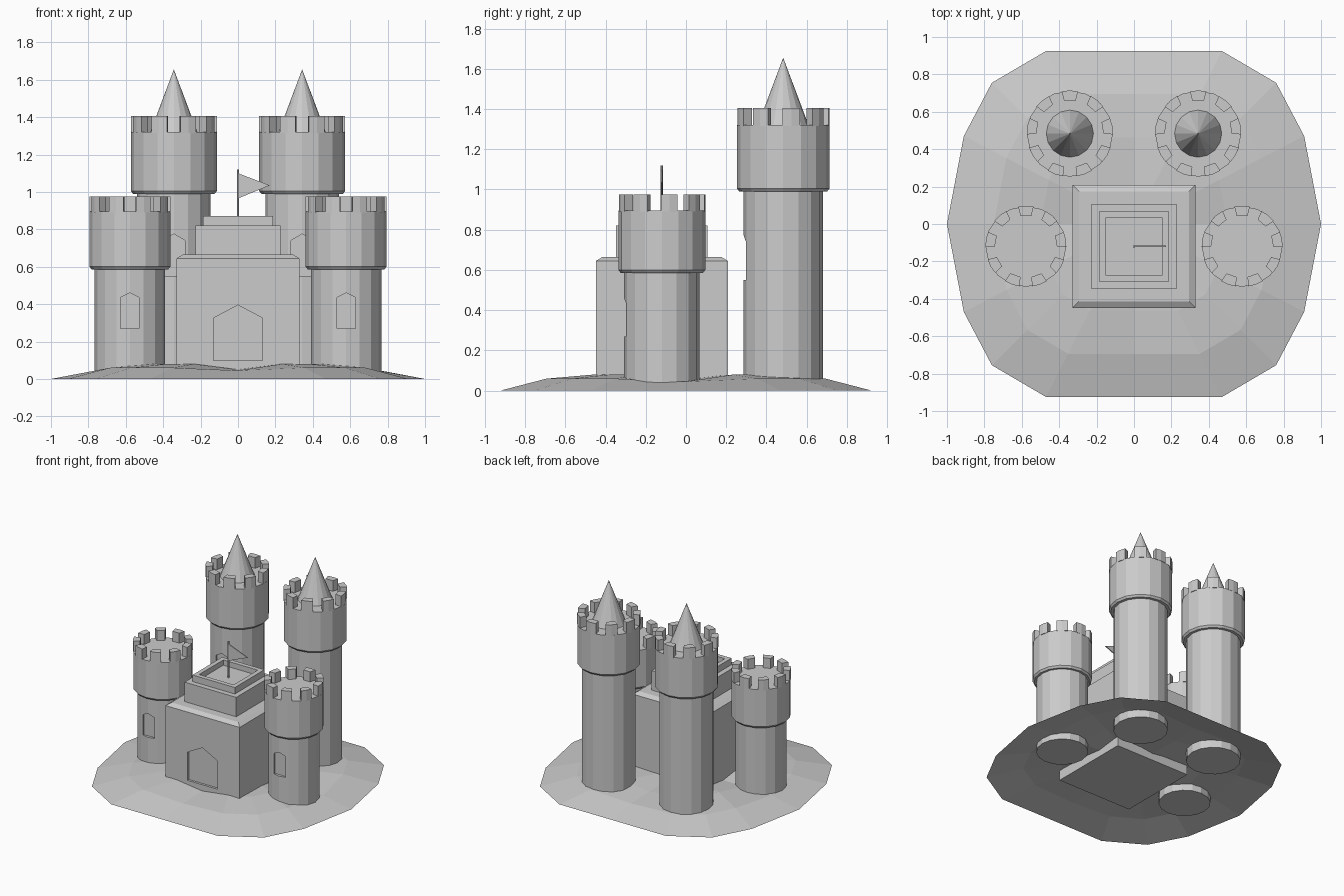
import bpy, bmesh
from math import sin, cos, pi, radians

if "Cube" in bpy.data.objects:
    bpy.data.objects.remove(bpy.data.objects["Cube"])

SEG = 16
CY = -0.12   # depth of the keep and front towers


def make(name, verts, faces):
    me = bpy.data.meshes.new(name)
    me.from_pydata(verts, [], faces)
    bm = bmesh.new()
    bm.from_mesh(me)
    bmesh.ops.recalc_face_normals(bm, faces=bm.faces)
    bm.to_mesh(me)
    bm.free()
    ob = bpy.data.objects.new(name, me)
    bpy.context.collection.objects.link(ob)
    return ob


def loft(name, rings):
    """Capped solid through equal-length vertex rings."""
    n = len(rings[0])
    verts = [v for r in rings for v in r]
    faces = [list(range(n)), list(range(len(verts) - n, len(verts)))]
    for k in range(len(rings) - 1):
        for i in range(n):
            j = (i + 1) % n
            faces.append([k * n + i, k * n + j, (k + 1) * n + j, (k + 1) * n + i])
    return make(name, verts, faces)


def circle(x, y, r, z, n=SEG):
    return [(x + r * cos(2 * pi * i / n), y + r * sin(2 * pi * i / n), z) for i in range(n)]


def square(h, z):
    return [(sx * h, CY + sy * h, z) for sx, sy in ((-1, -1), (1, -1), (1, 1), (-1, 1))]


def recess(ob, x, y_front, depth, half, z0, z1, z2):
    """Cut a shallow pointed opening into the front of an object."""
    prof = [(-half, z0), (half, z0), (half, z1), (0, z2), (-half, z1)]
    cutter = loft("cutter", [[(x + px, y, pz) for px, pz in prof]
                             for y in (y_front - 0.1, y_front + depth)])
    cutter.hide_render = True
    mod = ob.modifiers.new("recess", 'BOOLEAN')
    mod.operation, mod.solver, mod.object = 'DIFFERENCE', 'EXACT', cutter
    bpy.context.view_layer.objects.active = ob
    bpy.ops.object.modifier_apply(modifier=mod.name)
    bpy.data.objects.remove(cutter)


def tower(name, x, y, r, R, z_ledge, z_floor, z_top, window):
    # shaft and wider head
    body = loft(name, [circle(x, y, r, 0), circle(x, y, r, z_ledge - 0.01),
                       circle(x, y, R - 0.012, z_ledge - 0.01),
                       circle(x, y, R, z_ledge + 0.005), circle(x, y, R, z_floor)])
    recess(body, x, y - r, 0.022, *window)
    # battlements
    verts, faces = [], []
    for k in range(9):
        a, b = radians(90 + 40 * k), len(verts)
        for z in (z_floor - 0.005, z_top):
            for rad, da in ((R, -11), (R * 1.005, 0), (R, 11), (R - 0.05, 10), (R - 0.05, -10)):
                t = a + radians(da)
                verts.append((x + rad * cos(t), y + rad * sin(t), z))
        faces += [[b + i for i in range(5)], [b + 5 + i for i in range(5)]]
        faces += [[b + i, b + (i + 1) % 5, b + 5 + (i + 1) % 5, b + 5 + i] for i in range(5)]
    make(name + "_battlements", verts, faces)


# ground mound, an open sheet of scaled outlines
quarter = [(1, 0), (0.91, 0.47), (0.76, 0.755), (0.47, 0.925)]
outline = (quarter + [(0, 0.925)] + [(-x, y) for x, y in reversed(quarter)]
           + [(-x, -y) for x, y in quarter[1:]] + [(0, -0.925)]
           + [(x, -y) for x, y in reversed(quarter[1:])])
n = len(outline)
verts = []
for s, axis_z, corner_z in ((1, 0, 0), (0.75, 0.045, 0.06), (0.5, 0.05, 0.08)):
    for i, (x, y) in enumerate(outline):
        verts.append((x * s, y * s, axis_z if i % 4 == 0 else corner_z))
verts.append((0, 0, 0.06))
faces = [[k * n + i, k * n + (i + 1) % n, (k + 1) * n + (i + 1) % n, (k + 1) * n + i]
         for k in range(2) for i in range(n)]
faces += [[2 * n + i, 2 * n + (i + 1) % n, 3 * n] for i in range(n)]
ground = make("ground", verts, faces)
if ground.data.polygons[0].normal.z < 0:
    ground.data.flip_normals()

# keep with chamfered top and door recess
keep = loft("keep", [square(0.328, 0), square(0.328, 0.645), square(0.295, 0.665)])
recess(keep, 0, CY - 0.328, 0.018, 0.132, 0.10, 0.325, 0.395)

# stepped upper keep with sunken roof
loft("keep_upper", [square(0.228, 0.65), square(0.228, 0.82), square(0.187, 0.82),
                    square(0.187, 0.872), square(0.152, 0.872), square(0.152, 0.83)])

# flag and pole
loft("flag_pole", [circle(0, CY, 0.006, z, 8) for z in (0.82, 1.12)])
loft("flag", [[(0, y, 1.10), (0.17, y, 1.035), (0, y, 0.965)] for y in (CY - 0.004, CY + 0.004)])

for side, s in (("left", -1), ("right", 1)):
    tower("front_tower_" + side, s * 0.578, CY, 0.188, 0.216, 0.595, 0.895, 0.975,
          (0.05, 0.27, 0.435, 0.46))
    tower("back_tower_" + side, s * 0.343, 0.483, 0.197, 0.23, 1.0, 1.32, 1.405,
          (0.06, 0.55, 0.74, 0.775))
    # spire
    base = circle(s * 0.343, 0.483, 0.128, 1.315)
    make("spire_" + side, base + [(s * 0.343, 0.483, 1.655)],
         [list(range(SEG))] + [[i, (i + 1) % SEG, SEG] for i in range(SEG)])
